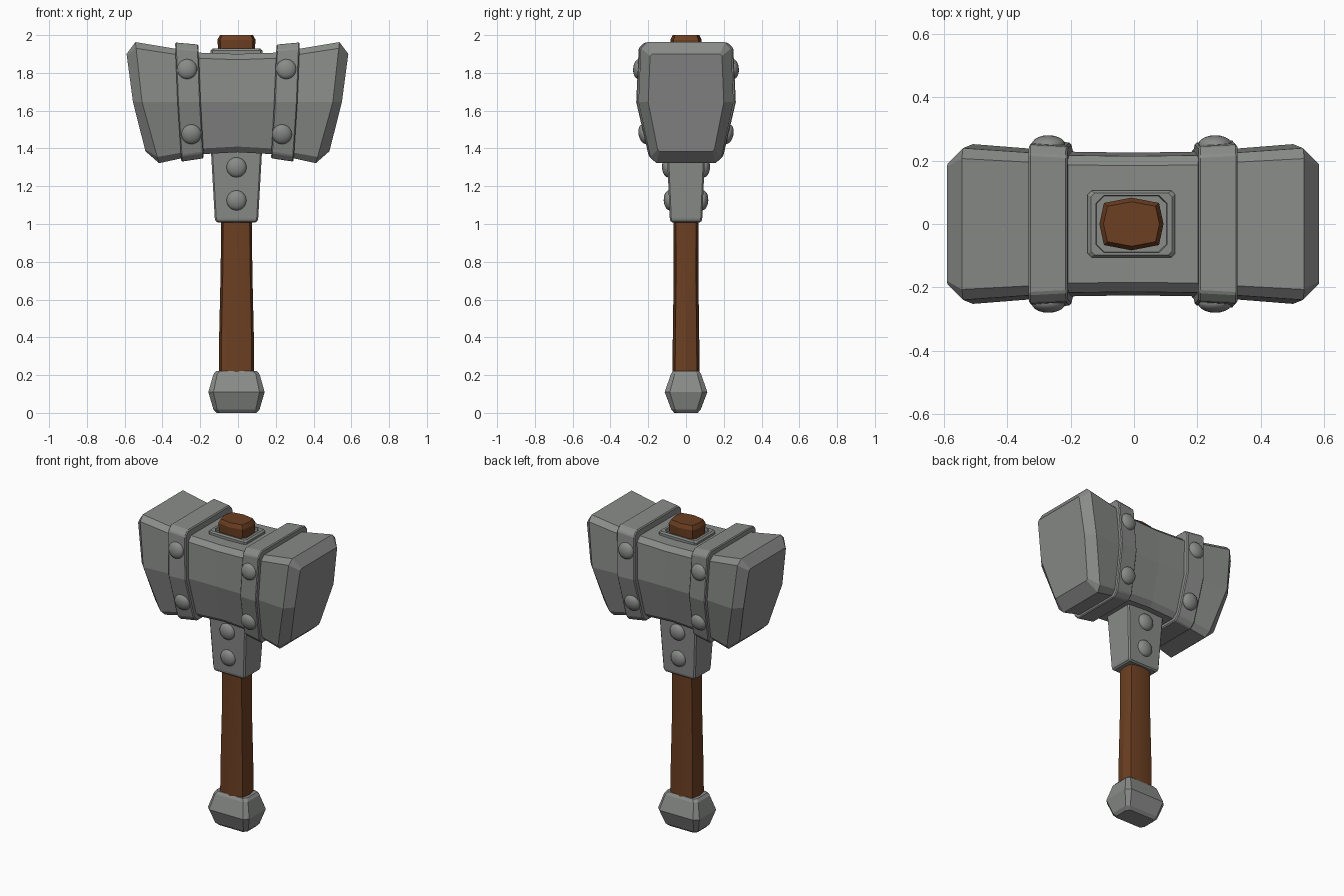
import bpy, bmesh
from mathutils import Vector

cube = bpy.data.objects.get("Cube")
if cube:
    bpy.data.objects.remove(cube, do_unlink=True)


def material(name, rgb):
    m = bpy.data.materials.new(name)
    m.use_nodes = True
    m.diffuse_color = (*rgb, 1)
    bsdf = next(n for n in m.node_tree.nodes if n.type == 'BSDF_PRINCIPLED')
    bsdf.inputs["Base Color"].default_value = (*rgb, 1)
    return m


IRON = material("iron grey", (0.25, 0.26, 0.25))
WOOD = material("wood brown", (0.15, 0.05, 0.016))
AXIS = -0.008  # handle centre line


def loft(name, rings, mat, bevel=0, closed=False):
    """Skin a row of rings; cap the ends, or join last to first."""
    bm = bmesh.new()
    rows = [[bm.verts.new(p) for p in r] for r in rings]
    n = len(rows[0])
    for a, b in zip(rows, rows[1:] + (rows[:1] if closed else [])):
        for i in range(n):
            j = (i + 1) % n
            bm.faces.new((a[i], a[j], b[j], b[i]))
    if not closed:
        bm.faces.new(rows[0])
        bm.faces.new(rows[-1])
    bmesh.ops.recalc_face_normals(bm, faces=bm.faces)
    me = bpy.data.meshes.new(name)
    bm.to_mesh(me)
    bm.free()
    ob = bpy.data.objects.new(name, me)
    bpy.context.collection.objects.link(ob)
    me.materials.append(mat)
    if bevel:
        mod = ob.modifiers.new("edge_bevel", 'BEVEL')
        mod.width = bevel
        mod.segments = 1
        mod.limit_method = 'ANGLE'
    return ob


def smooth(ob, degrees):
    bpy.ops.object.select_all(action='DESELECT')
    ob.select_set(True)
    bpy.context.view_layer.objects.active = ob
    bpy.ops.object.shade_smooth_by_angle(angle=degrees * 3.14159 / 180)


def head_ring(side, x_top, x_mid, x_low, z_top, z_low, w, c):
    """Slanted head section: wide shoulders, narrow base, cut corners."""
    z_mid = 1.645
    half = [(w * .95 - c, z_top), (w * .95, z_top - c), (w, z_mid),
            (w * .75, z_low + c), (w * .75 - c, z_low)]

    def x_at(z):
        if z > z_mid:
            return x_mid + (x_top - x_mid) * (z - z_mid) / (z_top - z_mid)
        return x_mid + (x_low - x_mid) * (z_mid - z) / (z_mid - z_low)
    pts = half + [(-y, z) for y, z in reversed(half)]
    return [Vector((side * x_at(z) - 0.003, y, z)) for y, z in pts]


def box_ring(z, x, y, cut=0):
    """Horizontal rectangle with optional cut corners."""
    if not cut:
        pts = [(x, y), (-x, y), (-x, -y), (x, -y)]
    else:
        a, b = x - cut, y - cut
        pts = [(x, b), (a, y), (-a, y), (-x, b), (-x, -b), (-a, -y), (a, -y), (x, -b)]
    return [Vector((AXIS + px, py, z)) for px, py in pts]


def oval_ring(z, x, y):
    """Faceted handle section, pointed at the middle of each side."""
    u, v = .86 * x, .8 * y
    pts = [(x, 0), (u, v), (0, y), (-u, v), (-x, 0), (-u, -v), (0, -y), (u, -v)]
    return [Vector((AXIS + px, py, z)) for px, py in pts]


# Head: waisted block flaring to two bevelled striking faces
half_head = [
    (.20, .19, .18, 1.907, 1.37, .228, .03),
    (.33, .315, .30, 1.928, 1.347, .237, .03),
    (.54, .505, .415, 1.963, 1.322, .252, .033),
    (.587, .553, .487, 1.90, 1.385, .20, .01),
]
middle = (0, 0, 0, 1.90, 1.38, .225, .03)
loft("hammer_head",
     [head_ring(-1, *s) for s in reversed(half_head)]
     + [head_ring(1, *middle)]
     + [head_ring(1, *s) for s in half_head], IRON)

# Straps around the head
for side, label in ((1, "left"), (-1, "right")):
    loft(label + "_head_strap",
         [head_ring(side, .207, .195, .178, 1.95, 1.348, .257, .03),
          head_ring(side, .33, .318, .297, 1.961, 1.33, .264, .03)], IRON, .006)


# Domed rivets
def rivet(name, x, y, z, tilt):
    bpy.ops.mesh.primitive_uv_sphere_add(segments=20, ring_count=12, location=(x, y, z))
    ob = bpy.context.object
    ob.name = name
    ob.scale = (.053, .03, .053)
    ob.rotation_euler.x = tilt
    ob.data.materials.append(IRON)
    smooth(ob, 60)


for s, face in ((-1, "front"), (1, "back")):
    for side, label in ((1, "left"), (-1, "right")):
        rivet(f"{face}_{label}_upper_rivet", side * .263 - .007, s * .25, 1.82, s * .05)
        rivet(f"{face}_{label}_lower_rivet", side * .24 - .007, s * .221, 1.475, -s * .23)
    rivet(face + "_collar_upper_rivet", AXIS, s * .097, 1.30, -s * .05)
    rivet(face + "_collar_lower_rivet", AXIS, s * .088, 1.125, -s * .05)

# Collar below the head
loft("collar", [box_ring(1.008, .108, .081), box_ring(1.03, .115, .086),
                box_ring(1.40, .136, .102)], IRON, .008)

# Wooden handle, running through the head to the tip
handle = loft("handle", [oval_ring(.15, .094, .073), oval_ring(.40, .092, .070),
                         oval_ring(.75, .084, .065), oval_ring(1.05, .081, .067),
                         oval_ring(1.85, .092, .078), oval_ring(1.975, .101, .083),
                         oval_ring(2.0, .088, .070)], WOOD)
smooth(handle, 25)

# Raised plate framing the handle tip
loft("top_plate", [box_ring(1.87, .138, .105, .012), box_ring(1.918, .138, .105, .012),
                   box_ring(1.928, .128, .098, .012),
                   box_ring(1.928, .112, .09, .025), box_ring(1.87, .108, .086, .025)],
     IRON, closed=True)

# Pommel
loft("pommel", [box_ring(0, .105, .062, .02), box_ring(.018, .122, .078, .02),
                box_ring(.11, .149, .113, .027),
                box_ring(.205, .122, .08, .02), box_ring(.222, .108, .068, .02)], IRON)
